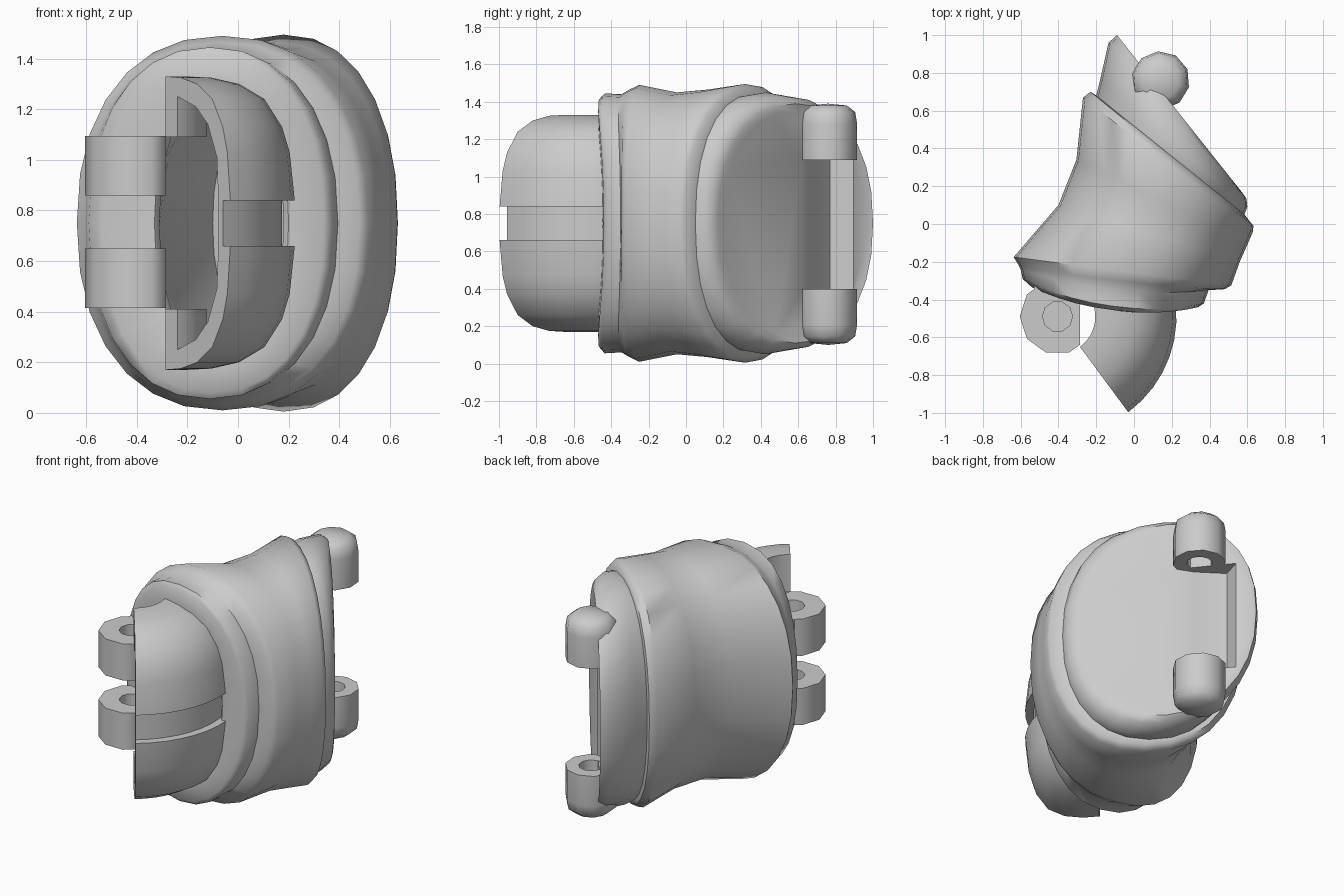
import bpy, bmesh, math

if "Cube" in bpy.data.objects:
    bpy.data.objects.remove(bpy.data.objects["Cube"])

ZC = 0.75  # mid height


def smooth(ob, angle):
    bpy.ops.object.select_all(action='DESELECT')
    ob.select_set(True)
    bpy.context.view_layer.objects.active = ob
    bpy.ops.object.shade_smooth_by_angle(angle=math.radians(angle))


def finish(name, bm, angle=40):
    bmesh.ops.recalc_face_normals(bm, faces=bm.faces)
    me = bpy.data.meshes.new(name)
    bm.to_mesh(me)
    bm.free()
    ob = bpy.data.objects.new(name, me)
    bpy.context.collection.objects.link(ob)
    smooth(ob, angle)
    return ob


def bridge(bm, a, b):
    n = len(a)
    for i in range(n):
        j = (i + 1) % n
        bm.faces.new((a[i], a[j], b[j], b[i]))


def loft(name, rings, seg=28, power=2.25):
    """Rings are (left x, left y, right x, right y, half height, y bow at top and bottom)."""
    bm = bmesh.new()
    loops = []
    for lx, ly, rx, ry, h, bow in rings:
        loop = []
        for i in range(seg):
            t = 2 * math.pi * i / seg
            c, s = math.cos(t), math.sin(t)
            u = math.copysign(abs(c) ** (2 / power), c) * 0.5 + 0.5
            w = math.copysign(abs(s) ** (2 / power), s)
            loop.append(bm.verts.new((lx + (rx - lx) * u,
                                      ly + (ry - ly) * u + bow * s * s, ZC + h * w)))
        loops.append(loop)
    for a, b in zip(loops, loops[1:]):
        bridge(bm, a, b)
    bm.faces.new(loops[0])
    bm.faces.new(loops[-1])
    return finish(name, bm, 50)


def revolve(name, profile, centre, a0, a1, steps, angle=40, clip_x=None):
    """Turn a closed (radius, z offset) profile about a vertical axis."""
    full = abs(a1 - a0) >= 360
    bm = bmesh.new()
    loops = []
    for k in range(steps if full else steps + 1):
        t = math.radians(a0 + (a1 - a0) * k / steps)
        loops.append([bm.verts.new((centre[0] + r * math.cos(t),
                                    centre[1] + r * math.sin(t), ZC + z)) for r, z in profile])
    for a, b in zip(loops, loops[1:] + (loops[:1] if full else [])):
        bridge(bm, a, b)
    if full:
        bmesh.ops.remove_doubles(bm, verts=bm.verts, dist=1e-5)
    else:
        bm.faces.new(loops[0])
        bm.faces.new(loops[-1])
    if clip_x is not None:
        bmesh.ops.bisect_plane(bm, geom=bm.verts[:] + bm.edges[:] + bm.faces[:], dist=1e-5,
                               plane_co=(clip_x, 0, 0), plane_no=(1, 0, 0), clear_outer=True)
        bmesh.ops.holes_fill(bm, edges=[e for e in bm.edges if e.is_boundary], sides=0)
    return finish(name, bm, angle)


def prism(name, corners, z0, z1):
    bm = bmesh.new()
    low, high = [[bm.verts.new((x, y, z)) for x, y in corners] for z in (z0, z1)]
    bridge(bm, low, high)
    bm.faces.new(low)
    bm.faces.new(high)
    return finish(name, bm)


# Hollow sleeve: cavity, front collar, waisted body, angled back plate
body = loft("sleeve_body", [
    (-0.10, 0.38, 0.36, 0.04, 0.46, 0),
    (-0.30, 0.00, 0.32, -0.15, 0.52, 0),
    (-0.31, -0.36, 0.18, -0.42, 0.53, -0.02),
    (-0.33, -0.38, 0.20, -0.445, 0.56, -0.05),
    (-0.54, -0.335, 0.34, -0.44, 0.67, -0.07),
    (-0.59, -0.29, 0.37, -0.42, 0.695, -0.08),
    (-0.60, -0.24, 0.395, -0.35, 0.69, -0.05),
    (-0.61, -0.22, 0.48, -0.345, 0.715, -0.02),
    (-0.637, -0.175, 0.515, -0.325, 0.74, 0),
    (-0.40, 0.10, 0.56, -0.20, 0.70, 0),
    (-0.305, 0.34, 0.60, -0.11, 0.715, 0),
    (-0.27, 0.67, 0.63, -0.04, 0.745, 0),
    (-0.23, 0.70, 0.632, -0.01, 0.72, 0),
    (-0.20, 0.68, 0.585, 0.05, 0.69, 0),
    (-0.18, 0.76, 0.60, 0.09, 0.70, 0),
    (-0.135, 0.96, 0.595, 0.135, 0.675, 0),
    (-0.09, 1.0, 0.57, 0.17, 0.64, 0),
    (-0.08, 0.965, 0.535, 0.20, 0.60, 0),
])

# Hinge recess cut into the back plate
cutter = prism("hinge_recess_cutter",
               [(0.25, 0.60), (0.10, 0.66), (-0.06, 0.77), (-0.02, 0.91), (0.1, 1.0), (0.4, 0.7)],
               0.395, 1.09)
cutter.hide_render = True
mod = body.modifiers.new("recess", 'BOOLEAN')
mod.operation = 'DIFFERENCE'
mod.solver = 'EXACT'
mod.object = cutter
bpy.context.view_layer.objects.active = body
bpy.ops.object.modifier_apply(modifier="recess")
smooth(body, 50)
bpy.data.objects.remove(cutter)

# Front knuckle guard: thin double-lobed shell swung about the front hinge
HINGE = (-0.405, -0.49)
outer = [(0.20, 0.34), (0.20, 0.58), (0.30, 0.575), (0.41, 0.55), (0.51, 0.49),
         (0.58, 0.38), (0.61, 0.28), (0.63, 0.09), (0.58, 0.09)]
inner = [(0.55, 0.09), (0.54, 0.26), (0.48, 0.39), (0.40, 0.46), (0.28, 0.50), (0.28, 0.34)]
mirrored = [(r, -z) for r, z in outer[::-1] + inner[::-1]]
revolve("knuckle_guard", outer + mirrored + inner, HINGE, -53.5, 14, 8, 50)

# Front hinge barrels with blind pin holes, trimmed flush with the opening, and webs
for lo, hi in ((0.11, 0.345), (-0.335, -0.10)):
    revolve("front_hinge_barrel",
            [(0, lo), (0.20, lo), (0.20, hi), (0.08, hi), (0.08, hi - 0.10), (0, hi - 0.10)],
            HINGE, 0, 360, 10, 60, clip_x=-0.285)
    prism("hinge_web", [(-0.53, -0.38), (-0.29, -0.38), (-0.29, -0.28), (-0.53, -0.28)],
          ZC + lo, ZC + hi)

# Back hinge knuckles: domed outer ends, pin holes on the inner ends
for side in (1, -1):
    prof = [(0, 0.43), (0.075, 0.43), (0.075, 0.345), (0.155, 0.345), (0.155, 0.54),
            (0.145, 0.60), (0.10, 0.635), (0, 0.645)]
    revolve("back_hinge_knuckle", [(r, side * z - 0.005) for r, z in prof],
            (0.14, 0.76), 22.5, 382.5, 10, 60)
